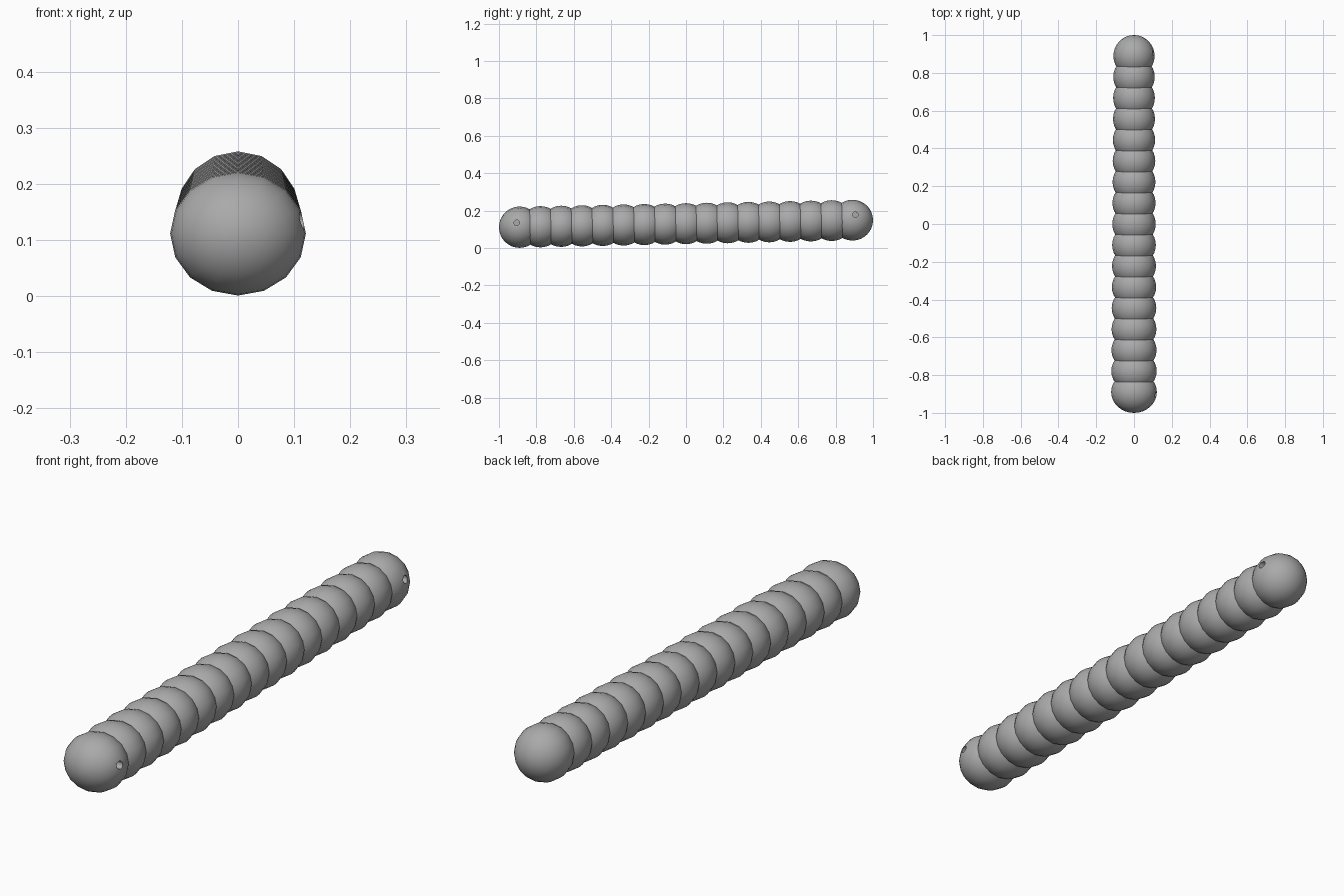
import bpy
import math
from mathutils import Matrix, Vector

if "Cube" in bpy.data.objects:
    bpy.data.objects.remove(bpy.data.objects["Cube"], do_unlink=True)

COUNT = 17
END_Y = 0.89

grey = bpy.data.materials.new("plain_grey")
grey.use_nodes = True
grey.diffuse_color = (0.4, 0.4, 0.4, 1)
grey.node_tree.nodes["Principled BSDF"].inputs["Base Color"].default_value = grey.diffuse_color


def lerp(a, b, t):
    return a + (b - a) * t


def bead(name, t):
    """Ball with its poles along the length, slightly wide at the front."""
    bpy.ops.mesh.primitive_uv_sphere_add(segments=16, ring_count=16, radius=1)
    ob = bpy.context.object
    ob.name = name
    size = Vector((lerp(0.121, 0.109, t), 0.11, lerp(0.1105, 0.109, t)))
    turn = Matrix.Rotation(math.pi / 2, 4, "X")
    ob.data.transform(Matrix.Diagonal(size.to_4d()) @ turn)
    ob.location = (0, lerp(-END_Y, END_Y, t), lerp(0.1115, 0.149, t))
    ob.data.materials.append(grey)
    return ob


def drill(ob, y, z, x):
    """Small blind hole in the side of an end ball."""
    bpy.ops.mesh.primitive_cylinder_add(vertices=16, radius=0.015, depth=0.06,
                                        location=(x, y, z),
                                        rotation=(0, math.pi / 2, 0))
    cutter = bpy.context.object
    cutter.name = ob.name + "_hole_cutter"
    cutter.data.materials.append(grey)
    cutter.hide_render = True
    cutter.hide_set(True)
    mod = ob.modifiers.new("side_hole", "BOOLEAN")
    mod.operation = "DIFFERENCE"
    mod.solver = "EXACT"
    mod.object = cutter
    bpy.ops.object.select_all(action="DESELECT")
    bpy.context.view_layer.objects.active = ob
    ob.select_set(True)
    bpy.ops.object.modifier_apply(modifier=mod.name)
    bpy.data.objects.remove(cutter, do_unlink=True)


# Row of overlapping body segments
beads = []
for i in range(COUNT):
    label = {0: "front_end", COUNT - 1: "back_end"}.get(i, f"body_segment_{i}")
    beads.append(bead(label, i / (COUNT - 1)))

# Side holes at both ends
drill(beads[0], -0.905, 0.135, 0.12)
drill(beads[-1], 0.905, 0.178, 0.108)

# Smooth skin with crisp hole rims
bpy.ops.object.select_all(action="DESELECT")
for ob in beads:
    ob.select_set(True)
bpy.context.view_layer.objects.active = beads[0]
bpy.ops.object.shade_smooth_by_angle(angle=math.radians(40))
